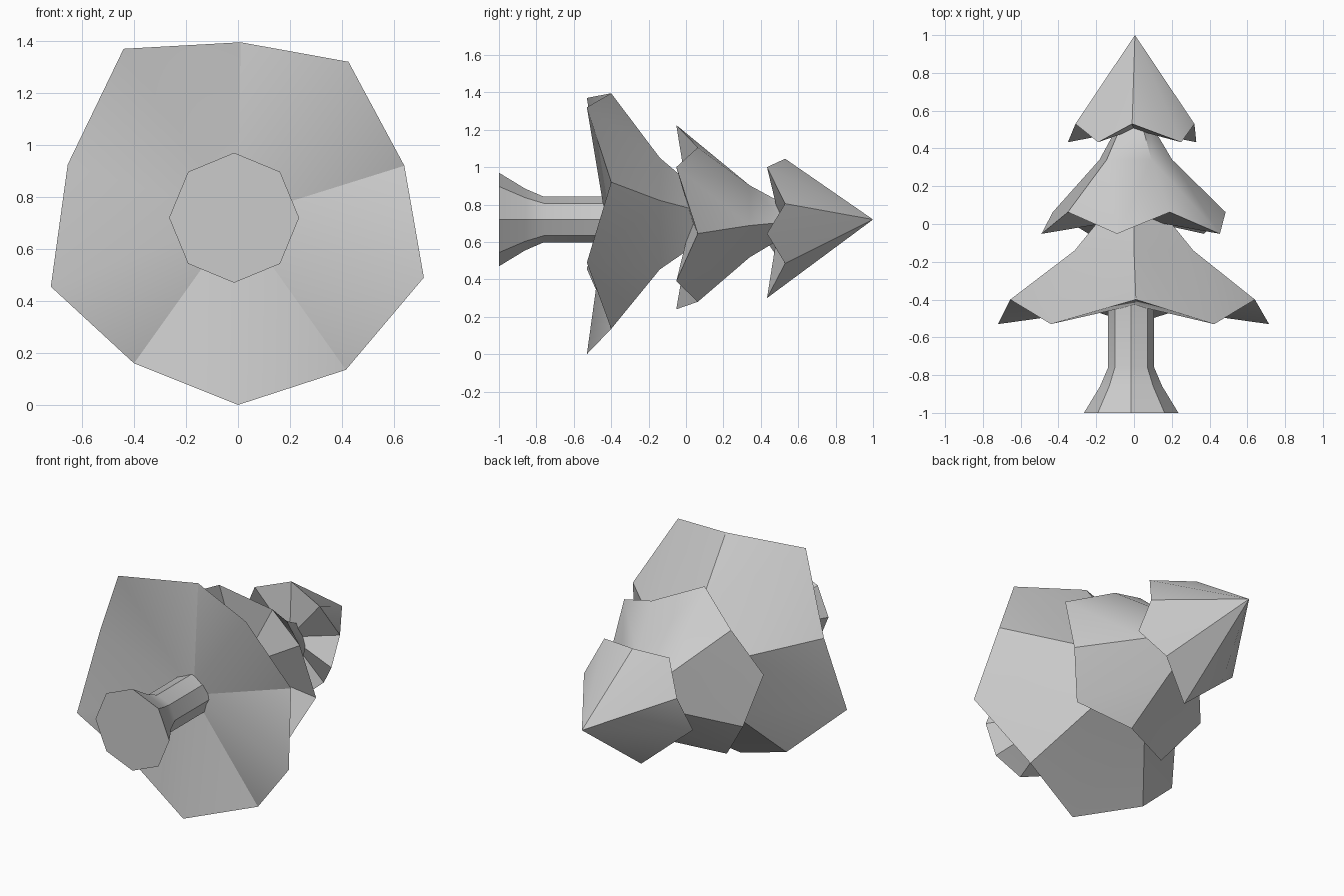
import bpy, bmesh, math

if "Cube" in bpy.data.objects:
    bpy.data.objects.remove(bpy.data.objects["Cube"])

CZ = 0.72  # height of the tree's axis, which runs along y


def finish(bm, name):
    bmesh.ops.recalc_face_normals(bm, faces=bm.faces)
    me = bpy.data.meshes.new(name)
    bm.to_mesh(me)
    bm.free()
    ob = bpy.data.objects.new(name, me)
    bpy.context.collection.objects.link(ob)
    bpy.ops.object.select_all(action='DESELECT')
    ob.select_set(True)
    bpy.context.view_layer.objects.active = ob
    bpy.ops.object.shade_smooth_by_angle(angle=math.radians(30))


def tier(name, rim, y_ridge, y_tip, y_under, start, rings, apex=None):
    """Five-sided skirt: rim alternates ridge corner / drooping tip,
    rings are (y, radius) levels above the rim."""
    bm = bmesh.new()
    low = [bm.verts.new((x, y_tip if i % 2 else y_ridge, z))
           for i, (x, z) in enumerate(rim)]
    levels = []
    for y, r in rings:
        ring = []
        for k in range(5):
            a = math.radians(start - 72 * k)
            ring.append(bm.verts.new((r * math.cos(a), y, CZ + r * math.sin(a))))
        levels.append(ring)
    if apex is not None:
        levels.append([bm.verts.new((0.005, apex, CZ))] * 5)
    under = bm.verts.new((0, y_under, CZ))
    for k in range(5):
        n = (k + 1) % 5
        r0, t, r1 = low[2 * k], low[2 * k + 1], low[2 * n]
        b0, b1 = levels[0][k], levels[0][n]
        # outer panel
        bm.faces.new((r0, t, b0))
        bm.faces.new((t, r1, b1))
        if b0 is not b1:
            bm.faces.new((t, b1, b0))
        for lo, hi in zip(levels, levels[1:]):
            bm.faces.new((lo[k], lo[n], hi[n], hi[k]))
        # underside fan
        bm.faces.new((r0, under, t))
        bm.faces.new((t, under, r1))
    finish(bm, name)


# trunk: octagonal, flared at the base
bm = bmesh.new()
prev = None
for y, r in [(-1, 0.25), (-0.86, 0.165), (-0.76, 0.122), (-0.38, 0.122)]:
    ring = [bm.verts.new((-0.015 + r * math.cos(k * math.pi / 4), y,
                          CZ + r * math.sin(k * math.pi / 4))) for k in range(8)]
    if prev:
        for k in range(8):
            n = (k + 1) % 8
            bm.faces.new((prev[k], prev[n], ring[n], ring[k]))
    else:
        bm.faces.new(ring)
    prev = ring
finish(bm, "trunk")

# foliage, listed clockwise from a ridge corner as (x, z)
tier("lower_foliage",
     [(0.01, 1.395), (0.425, 1.32), (0.64, 0.92), (0.715, 0.49), (0.415, 0.135),
      (0, 0), (-0.4, 0.16), (-0.72, 0.455), (-0.655, 0.925), (-0.44, 1.37)],
     -0.40, -0.53, -0.43, 90, [(-0.14, 0.33), (0.06, 0.16)])

tier("middle_foliage",
     [(0.19, 1.105), (0.455, 1.0), (0.485, 0.645), (0.37, 0.39), (0.07, 0.28),
      (-0.24, 0.24), (-0.43, 0.5), (-0.49, 0.79), (-0.35, 1.07), (-0.09, 1.225)],
     0.063, -0.052, 0.03, 63, [(0.34, 0.205), (0.53, 0.09)])

tier("top_foliage",
     [(-0.01, 1.045), (0.25, 1.0), (0.32, 0.805), (0.33, 0.645), (0.21, 0.485),
      (0.0, 0.3), (-0.19, 0.46), (-0.35, 0.6), (-0.31, 0.82), (-0.19, 1.0)],
     0.53, 0.433, 0.5, 90, [], apex=1.0)
